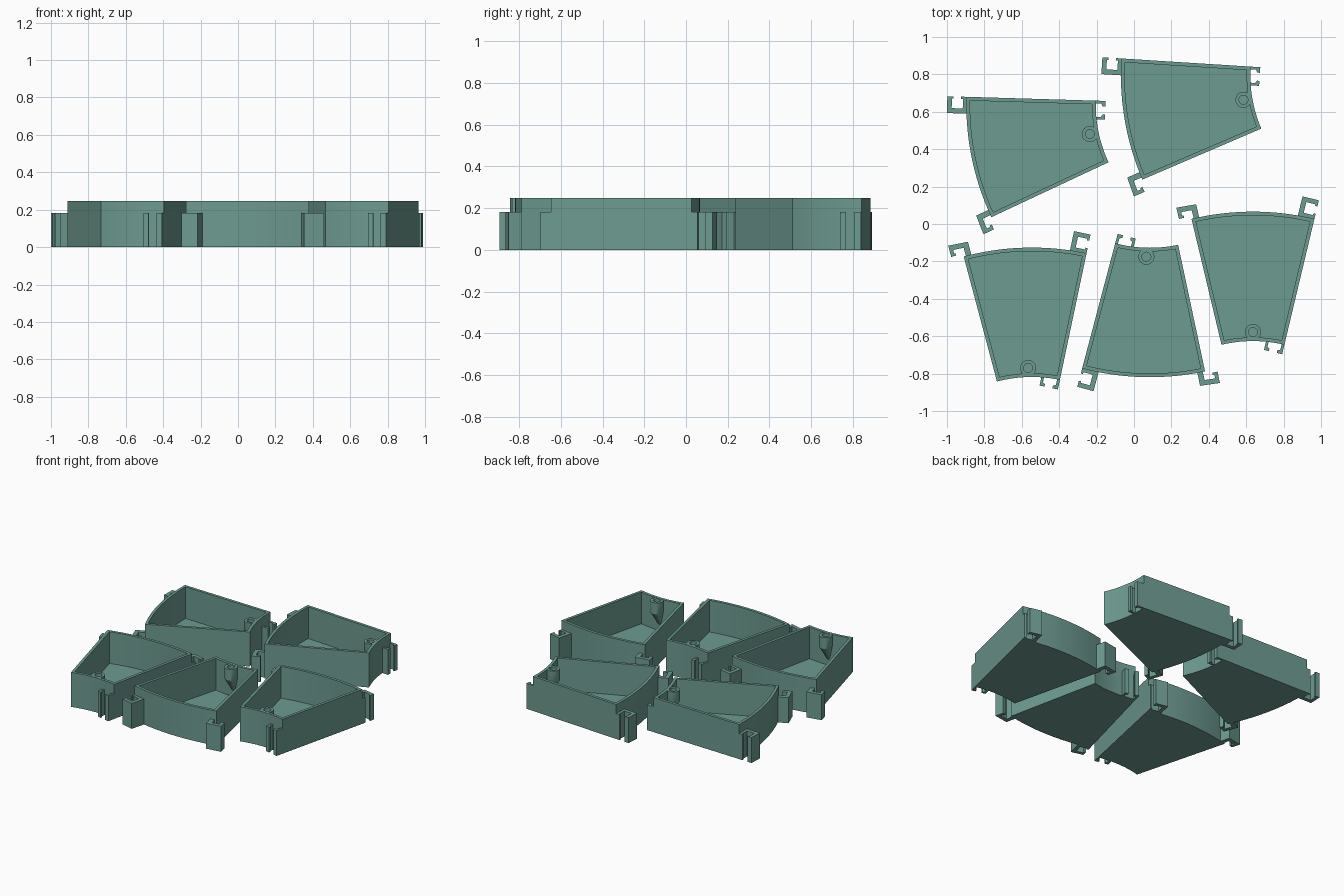
import bpy, bmesh, math
from mathutils import Matrix, Vector

if "Cube" in bpy.data.objects:
    bpy.data.objects.remove(bpy.data.objects["Cube"])

HALF = math.radians(13.4)      # half opening angle of a tray
R_OUT, R_IN = 1.418, 0.726     # arc radii
WALL, FLOOR = 0.02, 0.02
H_TRAY, H_CLIP = 0.247, 0.182
SEG = 20

green = bpy.data.materials.new("muted_teal")
green.diffuse_color = (0.155, 0.325, 0.28, 1)
green.use_nodes = True
green.node_tree.nodes["Principled BSDF"].inputs["Base Color"].default_value = green.diffuse_color


def finish(bm, name):
    bmesh.ops.recalc_face_normals(bm, faces=bm.faces)
    me = bpy.data.meshes.new(name)
    bm.to_mesh(me)
    bm.free()
    me.materials.append(green)
    return me


def bridge(bm, a, b):
    n = len(a)
    for i in range(n):
        bm.faces.new((a[i], a[(i + 1) % n], b[(i + 1) % n], b[i]))


def sector(r_in, r_out, inset):
    """Ring-sector outline, its straight sides moved in by inset."""
    pts = []
    for r, s in ((r_out, 1), (r_in, -1)):
        h = HALF - math.asin(inset / r)
        for i in range(SEG + 1):
            a = s * h * (1 - 2 * i / SEG)
            pts.append((r * math.sin(a), r * math.cos(a)))
    return pts


def tray_mesh():
    bm = bmesh.new()
    outer = sector(R_IN, R_OUT, 0)
    inner = sector(R_IN + WALL, R_OUT - WALL, WALL)
    rings = [[bm.verts.new((x, y, z)) for x, y in pts] for pts, z in
             ((outer, 0), (outer, H_TRAY), (inner, H_TRAY), (inner, FLOOR))]
    for a, b in zip(rings, rings[1:]):
        bridge(bm, a, b)
    bm.faces.new(rings[0])
    bm.faces.new(rings[-1])
    return finish(bm, "tray")


def clip_mesh(name, radius, side, outlines):
    """Extrude outlines given along (u) and away from (v) a tray side, from its corner."""
    s, c = math.sin(HALF), math.cos(HALF)
    bm = bmesh.new()
    for pts in outlines:
        flat = [(side * ((radius + u) * s + v * c), (radius + u) * c - v * s)
                for u, v in pts]
        low = [bm.verts.new((x, y, 0)) for x, y in flat]
        top = [bm.verts.new((x, y, H_CLIP)) for x, y in flat]
        bridge(bm, low, top)
        bm.faces.new(low)
        bm.faces.new(top)
    return finish(bm, name)


def post_mesh():
    """Hollow screw post with a tapered foot running back to the wall."""
    bm = bmesh.new()
    n, rings = 24, []
    for cy, r, z in ((0.739, 0.008, 0.06), (0.774, 0.043, 0.165), (0.774, 0.043, 0.246),
                     (0.774, 0.024, 0.246), (0.774, 0.024, 0.12 + 0.05)):
        rings.append([bm.verts.new((r * math.cos(t), cy + r * math.sin(t), z))
                      for t in (2 * math.pi * i / n for i in range(n))])
    for a, b in zip(rings, rings[1:]):
        bridge(bm, a, b)
    bm.faces.new(rings[0])
    bm.faces.new(rings[-1])
    return finish(bm, "screw_post")


# U-shaped socket on the outer right corner
socket = [(-.012, -.09), (.102, -.09), (.102, 0), (.068, 0), (.068, -.012), (.077, -.012),
          (.077, -.063), (.018, -.063), (.018, -.012), (.028, -.012), (.028, 0), (-.012, 0)]
# J-shaped hook on the outer left corner
hook = [(-.012, -.042), (.07, -.042), (.077, .065), (.015, .065), (.015, .037),
        (.028, .037), (.028, .045), (.048, .045), (.045, -.012), (-.012, -.012)]
# Pair of facing prongs on the inner arc
prong_a = [(.012, 0), (-.052, 0), (-.052, -.03), (-.038, -.03), (-.03, -.015), (.012, -.015)]
prong_b = [(.008, -.1), (-.052, -.1), (-.052, -.073), (-.038, -.073), (-.03, -.086), (.008, -.086)]

parts = [tray_mesh(), post_mesh(),
         clip_mesh("outer_socket", R_OUT, 1, [socket]),
         clip_mesh("outer_hook", R_OUT, -1, [hook]),
         clip_mesh("inner_prongs", R_IN, 1, [prong_a, prong_b])]

# Five identical trays: arc centre and turn in degrees
layout = [(-.546, -1.544, 1.5), (.085, .599, 178.6), (.636, -1.352, 0),
          (.5215, .638, 101.7), (1.348, .796, 99.8)]

bpy.ops.object.select_all(action='DESELECT')
for k, (x, y, deg) in enumerate(layout, 1):
    place = Matrix.Translation(Vector((x, y, 0))) @ Matrix.Rotation(math.radians(deg), 4, 'Z')
    for me in parts:
        ob = bpy.data.objects.new(f"{me.name}_{k}", me)
        ob.matrix_world = place
        bpy.context.collection.objects.link(ob)
        if k == 1:
            ob.select_set(True)
            bpy.context.view_layer.objects.active = ob
# Shared meshes, so shading one set covers all trays
bpy.ops.object.shade_smooth_by_angle(angle=math.radians(30))
